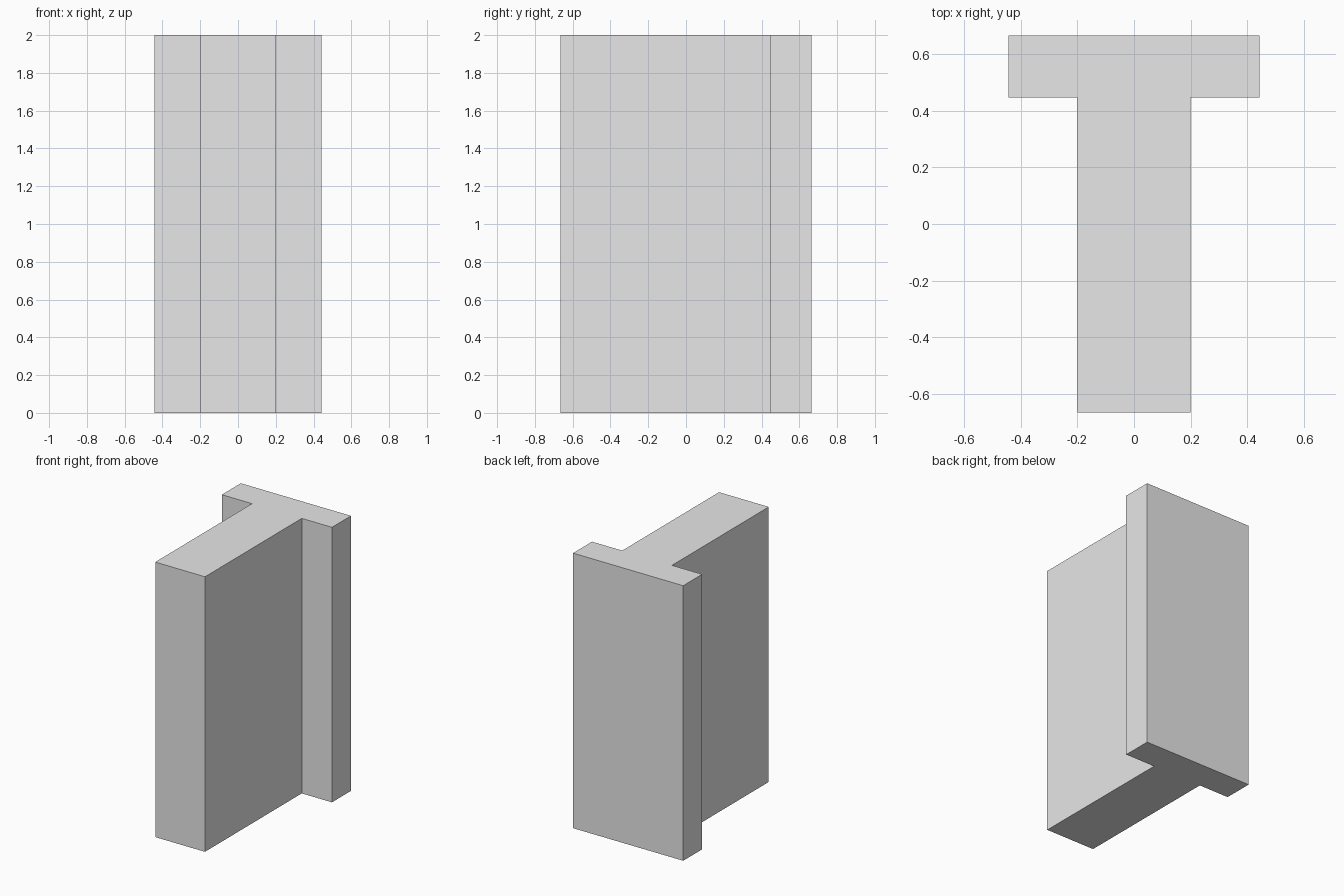
import bpy
import bmesh

# Remove the default object
cube = bpy.data.objects.get("Cube")
if cube:
    bpy.data.objects.remove(cube, do_unlink=True)

HEIGHT = 2.0
FLANGE_X, STEM_X = 0.443, 0.2
FRONT_Y, STEP_Y, BACK_Y = -0.665, 0.447, 0.665

# Plain grey material
grey = bpy.data.materials.new("light grey")
grey.use_nodes = True
colour = (0.8, 0.8, 0.8, 1.0)
grey.diffuse_color = colour
for node in grey.node_tree.nodes:
    if node.type == 'BSDF_PRINCIPLED':
        node.inputs["Base Color"].default_value = colour

# T-shaped profile: right half, mirrored to the left
half = [(STEM_X, FRONT_Y), (STEM_X, STEP_Y), (FLANGE_X, STEP_Y), (FLANGE_X, BACK_Y)]
profile = half + [(-x, y) for x, y in reversed(half)]

# Extrude the profile upward into a solid bar
bm = bmesh.new()
base = bm.faces.new([bm.verts.new((x, y, 0)) for x, y in profile])
result = bmesh.ops.extrude_face_region(bm, geom=[base], use_keep_orig=True)
top = [v for v in result["geom"] if isinstance(v, bmesh.types.BMVert)]
bmesh.ops.translate(bm, verts=top, vec=(0, 0, HEIGHT))
bmesh.ops.recalc_face_normals(bm, faces=bm.faces)

mesh = bpy.data.meshes.new("t_section_bar")
bm.to_mesh(mesh)
bm.free()
mesh.materials.append(grey)
bar = bpy.data.objects.new("t_section_bar", mesh)
bpy.context.scene.collection.objects.link(bar)
